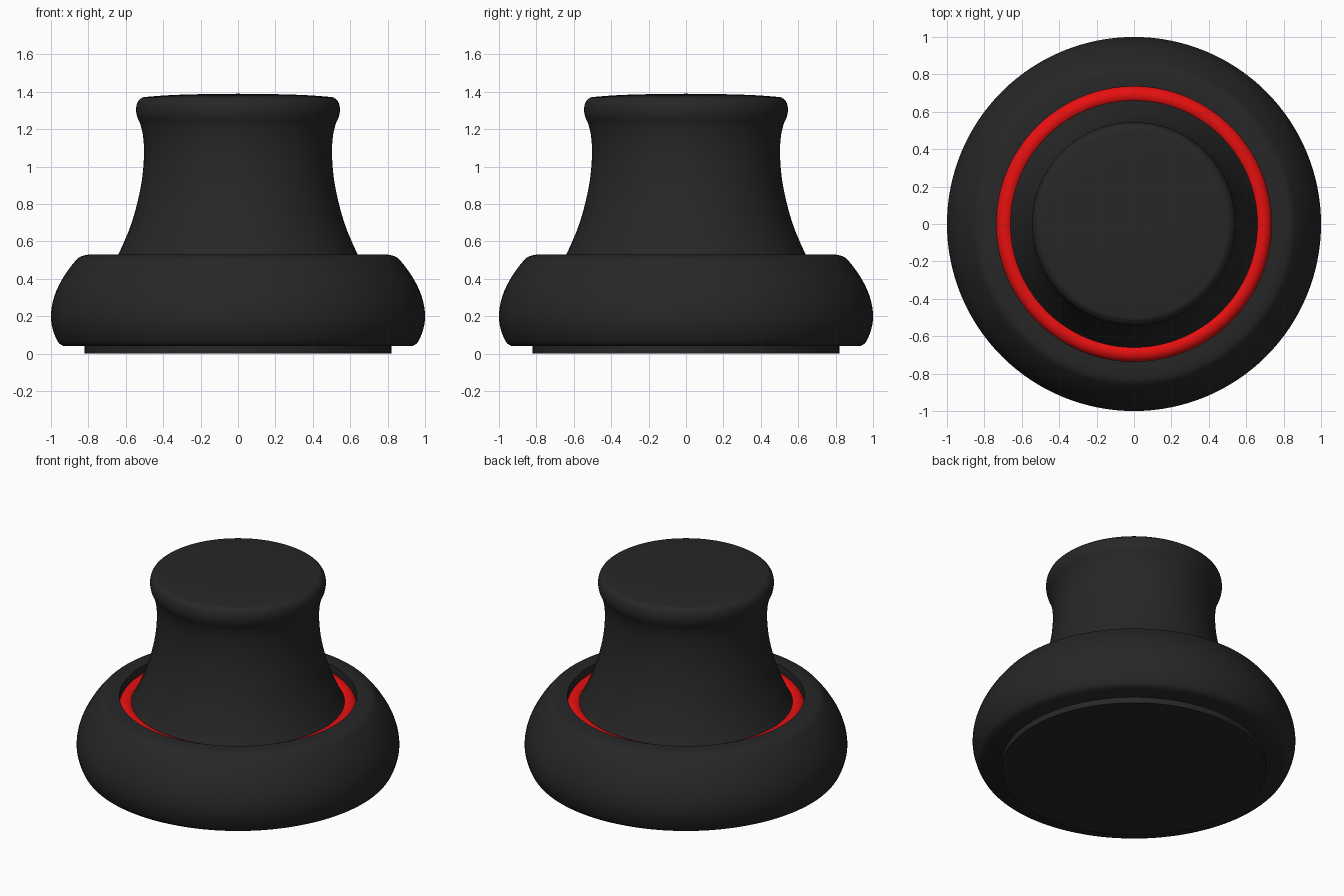
import bpy, bmesh, math
from mathutils import Vector

cube = bpy.data.objects.get("Cube")
if cube:
    bpy.data.objects.remove(cube, do_unlink=True)


def material(name, rgb, rough):
    m = bpy.data.materials.new(name)
    m.use_nodes = True
    m.diffuse_color = (*rgb, 1)
    node = m.node_tree.nodes["Principled BSDF"]
    node.inputs["Base Color"].default_value = (*rgb, 1)
    node.inputs["Roughness"].default_value = rough
    return m


black = material("soft black", (0.02, 0.02, 0.02), 0.6)
red = material("bright red", (0.8, 0.005, 0.005), 0.5)


def spline(pts, steps=4):
    """Smooth curve through the given (radius, height) points."""
    p = [Vector(q) for q in pts]
    p = [2 * p[0] - p[1]] + p + [2 * p[-1] - p[-2]]
    out = []
    for a, b, c, d in zip(p, p[1:], p[2:], p[3:]):
        for i in range(steps):
            t = i / steps
            out.append((2 * b + (c - a) * t + (2 * a - 5 * b + 4 * c - d) * t**2
                        + (3 * b - a - 3 * c + d) * t**3) / 2)
    return [tuple(v) for v in out] + [tuple(pts[-1])]


def lathe(name, profile, mat, sides=128):
    """Turn an upward (radius, height) profile around the z axis."""
    bm = bmesh.new()
    verts = [bm.verts.new((r, 0, z)) for r, z in profile]
    edges = [bm.edges.new(pair) for pair in zip(verts, verts[1:])]
    bmesh.ops.spin(bm, geom=verts + edges, cent=(0, 0, 0), axis=(0, 0, 1),
                   angle=math.tau, steps=sides, use_duplicate=False)
    bmesh.ops.remove_doubles(bm, verts=bm.verts, dist=0.0005)
    bmesh.ops.recalc_face_normals(bm, faces=bm.faces)
    mesh = bpy.data.meshes.new(name)
    bm.to_mesh(mesh)
    bm.free()
    mesh.materials.append(mat)
    obj = bpy.data.objects.new(name, mesh)
    bpy.context.collection.objects.link(obj)
    bpy.ops.object.select_all(action="DESELECT")
    obj.select_set(True)
    bpy.context.view_layer.objects.active = obj
    bpy.ops.object.shade_smooth_by_angle(angle=math.radians(35))
    return obj


# Flat foot disc
lathe("foot_pad", [(0, 0), (0.82, 0), (0.82, 0.05), (0, 0.05)], black)

# Bulging base with a flat rim and a groove wall inside it
bulge = spline([(0.93, 0.04), (0.96, 0.06), (0.987, 0.12), (1, 0.19), (0.992, 0.27),
                (0.965, 0.35), (0.92, 0.43), (0.87, 0.495), (0.84, 0.52), (0.8, 0.53)])
lathe("base_body", [(0, 0.04)] + bulge + [(0.735, 0.53), (0.735, 0.42), (0, 0.42)], black)

# Rounded accent ring sitting in the groove
ring = [(0.69 + 0.048 * math.cos(a), 0.455 + 0.048 * math.sin(a))
        for a in (math.tau * i / 32 for i in range(33))]
lathe("accent_ring", ring, red)

# Waisted grip with a rounded lip and a gently domed cap
waist = spline([(0.69, 0.43), (0.667, 0.48), (0.64, 0.53), (0.583, 0.66), (0.545, 0.78),
                (0.515, 0.92), (0.503, 1.05), (0.506, 1.15), (0.52, 1.22), (0.54, 1.27),
                (0.545, 1.31), (0.537, 1.345), (0.518, 1.365), (0.49, 1.373),
                (0.35, 1.383), (0.18, 1.388), (0, 1.39)])
lathe("grip", waist, black)
